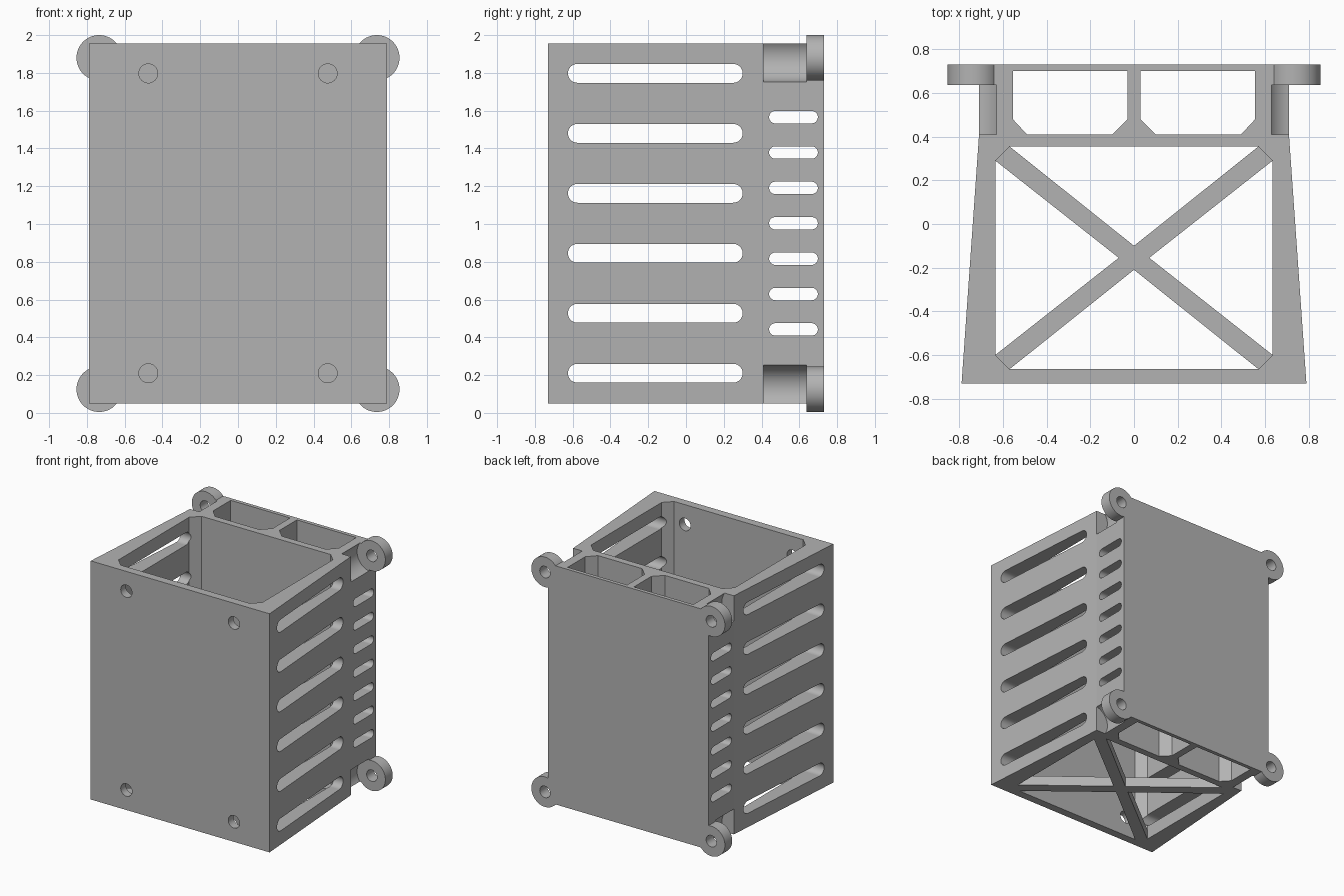
import bpy, bmesh, math
from mathutils import Vector

cube = bpy.data.objects.get("Cube")
if cube:
    bpy.data.objects.remove(cube)

grey = bpy.data.materials.new("plain_grey")
grey.use_nodes = True
colour = (0.45, 0.45, 0.45, 1)
grey.diffuse_color = colour
grey.node_tree.nodes["Principled BSDF"].inputs["Base Color"].default_value = colour

PLACE = {
    "x": lambda a, b, h: Vector((h, a, b)),
    "y": lambda a, b, h: Vector((a, h, b)),
    "z": lambda a, b, h: Vector((a, b, h)),
}


def prism(name, points, axis, low, high):
    """Extrude a 2D outline along an axis."""
    bm = bmesh.new()
    place = PLACE[axis]
    face = bm.faces.new([bm.verts.new(place(a, b, low)) for a, b in points])
    top = bmesh.ops.extrude_face_region(bm, geom=[face])["geom"]
    verts = [v for v in top if isinstance(v, bmesh.types.BMVert)]
    bmesh.ops.translate(bm, verts=verts, vec=place(0, 0, high - low))
    bmesh.ops.recalc_face_normals(bm, faces=bm.faces)
    mesh = bpy.data.meshes.new(name)
    bm.to_mesh(mesh)
    bm.free()
    mesh.materials.append(grey)
    obj = bpy.data.objects.new(name, mesh)
    bpy.context.collection.objects.link(obj)
    return obj


def circle(a, b, radius, steps=64):
    turn = math.tau / steps
    return [(a + radius * math.cos(i * turn), b + radius * math.sin(i * turn))
            for i in range(steps)]


def stadium(a0, a1, b, radius, steps=16):
    points = []
    for centre, start in ((a1, -math.pi / 2), (a0, math.pi / 2)):
        for i in range(steps + 1):
            t = start + math.pi * i / steps
            points.append((centre + radius * math.cos(t), b + radius * math.sin(t)))
    return points


def combine(target, other, operation="DIFFERENCE"):
    mod = target.modifiers.new("combine", "BOOLEAN")
    mod.operation, mod.object, mod.solver = operation, other, "EXACT"
    bpy.context.view_layer.objects.active = target
    bpy.ops.object.modifier_apply(modifier=mod.name)
    bpy.data.objects.remove(other)


def cut(points, axis, low, high):
    combine(housing, prism("cutter", points, axis, low, high))


BOTTOM, TOP, FLOOR = 0.05, 1.955, 0.13
EAR_X, EAR_Z = 0.735, (0.125, 1.88)

# Tapered outer body
half = [(0.79, -0.73), (0.71, 0.41), (0.71, 0.73)]
housing = prism("housing", half + [(-x, y) for x, y in reversed(half)], "z", BOTTOM, TOP)

# Main bay with chamfered corners, open at the top
right = [(0.57, -0.665), (0.635, -0.6), (0.635, 0.29), (0.57, 0.355)]
cut(right + [(-x, y) for x, y in reversed(right)], "z", FLOOR, TOP + 0.1)

# Four triangular floor openings leave a crossed brace
for s in (-1, 1):
    cut([(s * 0.635, 0.29), (s * 0.635, -0.6), (s * 0.07, -0.155)], "z", -0.1, FLOOR + 0.05)
for y, tip in ((0.355, -0.1), (-0.665, -0.21)):
    cut([(-0.57, y), (0.57, y), (0, tip)], "z", -0.1, FLOOR + 0.05)

# Twin rear ducts
duct = [(0.03, 0.7), (0.03, 0.48), (0.1, 0.41), (0.49, 0.41), (0.555, 0.48), (0.555, 0.7)]
for s in (-1, 1):
    cut([(s * x, y) for x, y in duct], "z", -0.1, TOP + 0.1)

# Long and short ventilation slots
for i in range(6):
    cut(stadium(-0.575, 0.25, 0.21 + 0.3175 * i, 0.05), "x", -1, 1)
for i in range(7):
    cut(stadium(0.473, 0.665, 0.442 + 0.1873 * i, 0.033), "x", -1, 1)

# Front screw holes
for x in (-0.475, 0.475):
    for z in (0.21, 1.797):
        cut(circle(x, z, 0.05, 32), "y", -0.9, -0.6)

# Corner mounting ears, each with a relief in front and a bolt hole
for x in (-EAR_X, EAR_X):
    for z in EAR_Z:
        cut(circle(x, z, 0.13), "y", 0.41, 0.638)
        combine(housing, prism("ear", circle(x, z, 0.12), "y", 0.638, 0.73), "UNION")
        cut(circle(x, z, 0.046, 32), "y", 0.5, 0.9)

# Smooth only the narrow facets of the round surfaces
bpy.ops.object.select_all(action="DESELECT")
housing.select_set(True)
bpy.context.view_layer.objects.active = housing
bpy.ops.object.shade_smooth_by_angle(angle=math.radians(30))
for face in housing.data.polygons:
    face.use_smooth = face.area < 0.004
